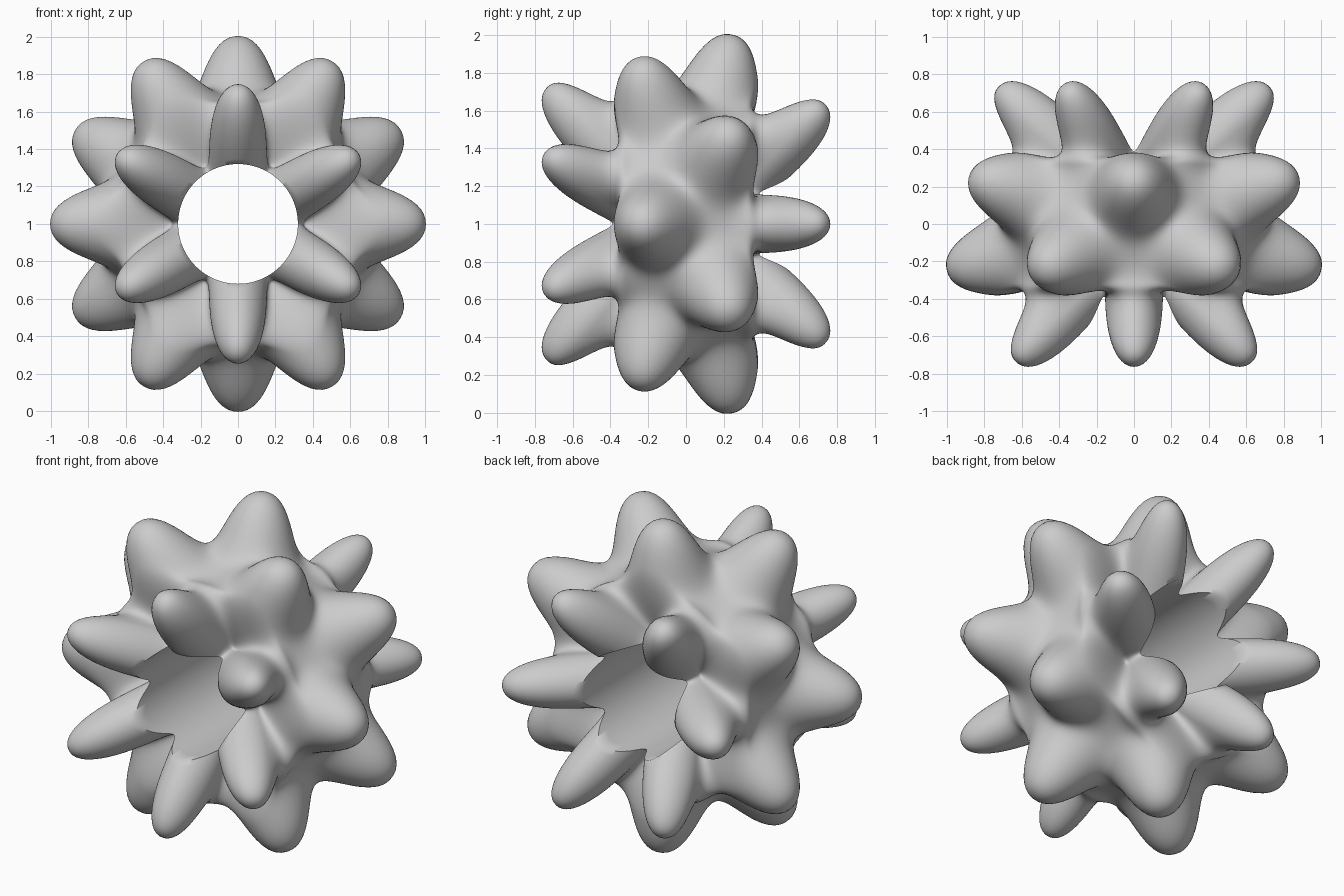
import bpy, bmesh
from math import sin, cos, pi, radians, degrees, exp, acos, asin
from mathutils import Vector

if "Cube" in bpy.data.objects:
    bpy.data.objects.remove(bpy.data.objects["Cube"])

BORE, REACH = 0.32, 1.031       # bore radius, knob tip distance from the centre
NU, NV, NB = 240, 120, 12


def direction(lat, az):
    return Vector((cos(lat) * cos(az), sin(lat), cos(lat) * sin(az)))


# Four staggered rows of six knobs around the y axis
knobs = []
for lat, turn in ((-45.5, 30), (-14, 0), (14, 30), (45.5, 0)):
    for k in range(6):
        knobs.append((lat, direction(radians(lat), radians(60 * k + turn))))


def radius(d):
    # Core drops away toward the bore, leaving a bowl between the end knobs
    lat = degrees(asin(max(-1, min(1, d.y))))
    t = max(0.0, min(1.0, (abs(lat) - 26) / 15))
    core = 0.69 - 0.31 * t * t * (3 - 2 * t)
    gap = 1.0
    for klat, k in knobs:
        c = d.dot(k)
        if c > 0.7:
            ang2 = degrees(acos(min(c, 1))) ** 2
            if abs(klat) > 40 and lat * klat > 0 and abs(lat) > abs(klat):
                ang2 = max(0.0, ang2 - 0.2 * (lat - klat) ** 2)   # ridge toward the bore
            gap *= 1 - exp(-(ang2 ** 0.5 / 14.2) ** 2.3)
    return core + (REACH - core) * (1 - gap)


def rim_latitude(az, side):
    # Latitude where the outer surface meets the bore
    lo, hi = radians(20), radians(85)
    for _ in range(30):
        mid = (lo + hi) / 2
        if radius(direction(side * mid, az)) * cos(mid) > BORE:
            lo = mid
        else:
            hi = mid
    return side * lo


# Knobbly body with a straight bore
bm = bmesh.new()
rows = []
for i in range(NU):
    az = 2 * pi * i / NU
    a, b = rim_latitude(az, -1), rim_latitude(az, 1)
    pts = []
    for j in range(NV + 1):
        d = direction(a + (b - a) * j / NV, az)
        pts.append(d * radius(d))
    y0, y1 = pts[-1].y, pts[0].y
    for j in range(1, NB):
        pts.append(Vector((BORE * cos(az), y0 + (y1 - y0) * j / NB, BORE * sin(az))))
    rows.append([bm.verts.new(p + Vector((0, 0, 1))) for p in pts])
n = len(rows[0])
for i in range(NU):
    for j in range(n):
        r, s, k = rows[i], rows[(i + 1) % NU], (j + 1) % n
        bm.faces.new((r[j], r[k], s[k], s[j]))
bmesh.ops.recalc_face_normals(bm, faces=bm.faces)
mesh = bpy.data.meshes.new("knobbly_body")
bm.to_mesh(mesh)
bm.free()
body = bpy.data.objects.new("knobbly_body", mesh)
bpy.context.collection.objects.link(body)
bpy.context.view_layer.objects.active = body
body.select_set(True)
bpy.ops.object.shade_smooth_by_angle(angle=radians(60))
